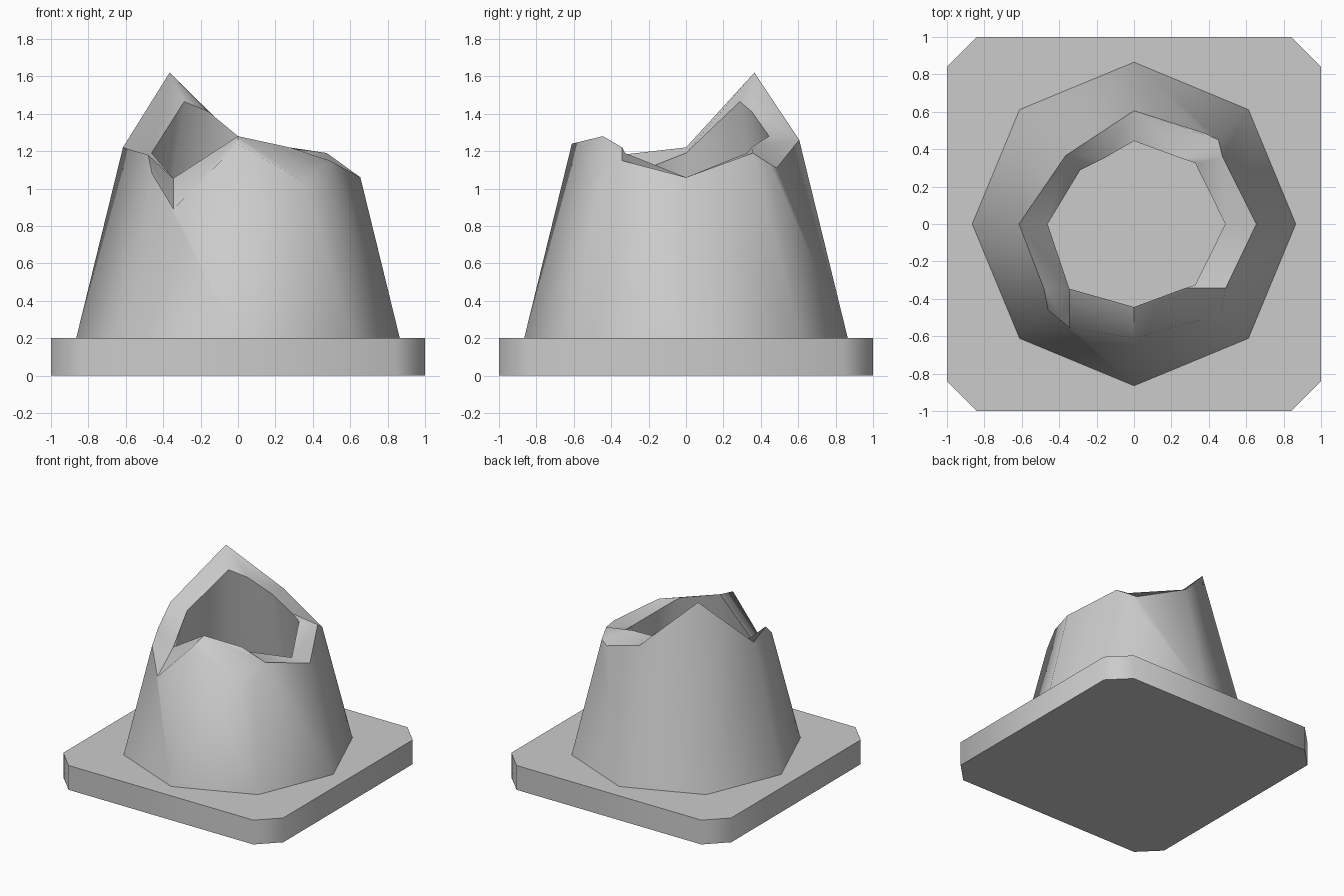
import bpy, bmesh
from math import radians, cos, sin

cube = bpy.data.objects.get("Cube")
if cube:
    bpy.data.objects.remove(cube)

grey = bpy.data.materials.new("plain_grey")
grey.use_nodes = True
grey.diffuse_color = (0.6, 0.6, 0.6, 1)
grey.node_tree.nodes["Principled BSDF"].inputs["Base Color"].default_value = (0.6, 0.6, 0.6, 1)

FLOOR = 0.2


def finish(bm, name):
    """Turn a bmesh into a smooth-shaded object with sharp rims."""
    bmesh.ops.recalc_face_normals(bm, faces=bm.faces)
    mesh = bpy.data.meshes.new(name)
    bm.to_mesh(mesh)
    bm.free()
    mesh.materials.append(grey)
    ob = bpy.data.objects.new(name, mesh)
    bpy.context.collection.objects.link(ob)
    bpy.ops.object.select_all(action='DESELECT')
    ob.select_set(True)
    bpy.context.view_layer.objects.active = ob
    bpy.ops.object.shade_smooth_by_angle(angle=radians(48))
    return ob


# Square base slab with cut corners
bm = bmesh.new()
a, b = 1.0, 0.84
outline = [(a, -b), (a, b), (b, a), (-b, a), (-a, b), (-a, -b), (-b, -a), (b, -a)]
slab = bm.faces.new([bm.verts.new((x, y, 0)) for x, y in outline])
top = bmesh.ops.extrude_face_region(bm, geom=[slab], use_keep_orig=True)
bmesh.ops.translate(bm, vec=(0, 0, FLOOR),
                    verts=[v for v in top["geom"] if isinstance(v, bmesh.types.BMVert)])
finish(bm, "base_slab")

# Broken rim heights, keyed by angle in degrees around the cone
outer_rim = {0: 1.06, 37: 1.19, 45: 1.13, 52: 1.11, 90: 1.26, 135: 1.62, 180: 1.22,
             216: 1.18, 225: 1.08, 238: 0.89, 270: 1.24, 305: 1.03, 315: 1.04, 325: 1.15}
inner_rim = {0: 1.06, 45: 1.19, 56: 1.225, 90: 1.28, 114: 1.41, 135: 1.465, 180: 1.19,
             225: 1.055, 270: 1.28, 309: 1.22, 315: 1.19}

# Rim facets: outer angles, then inner angles, both counter-clockwise
facets = [((0, 37), (0, 45, 56)), ((37, 45, 52, 90), (56, 90)),
          ((90, 135), (90, 114)), ((135,), (114, 135)), ((135, 180), (135, 180)),
          ((180, 216), (180, 225)), ((216, 225, 238), (225,)), ((238, 270), (225, 270)),
          ((270, 305, 315, 325), (270, 309)), ((325, 0), (309, 315, 0))]


def wall_point(angle, z, radius, taper):
    """Point on a tapered eight-sided wall."""
    r = radius - taper * (z - FLOOR)
    r *= cos(radians(22.5)) / cos(radians(angle % 45 - 22.5))
    return r * cos(radians(angle)), r * sin(radians(angle)), z


def build_wall(bm, rim, radius, taper):
    """Eight wall panels from the floor up to the ragged rim."""
    low = [bm.verts.new(wall_point(i * 45, FLOOR, radius, taper)) for i in range(8)]
    high = {k: bm.verts.new(wall_point(k, z, radius, taper)) for k, z in rim.items()}
    for i in range(8):
        start, end = i * 45, i * 45 + 45
        edge = [high[k] for k in sorted(rim) if start <= k < end] + [high[end % 360]]
        bm.faces.new([low[i], low[(i + 1) % 8]] + edge[::-1])
    return low, high


# Hollow broken cone
bm = bmesh.new()
low_out, outer = build_wall(bm, outer_rim, 0.865, 0.245)
low_in, inner = build_wall(bm, inner_rim, 0.66, 0.2)
for out_keys, in_keys in facets:
    bm.faces.new([outer[k] for k in out_keys] + [inner[k] for k in reversed(in_keys)])
for i in range(8):
    j = (i + 1) % 8
    bm.faces.new([low_out[j], low_out[i], low_in[i], low_in[j]])
finish(bm, "broken_cone")
